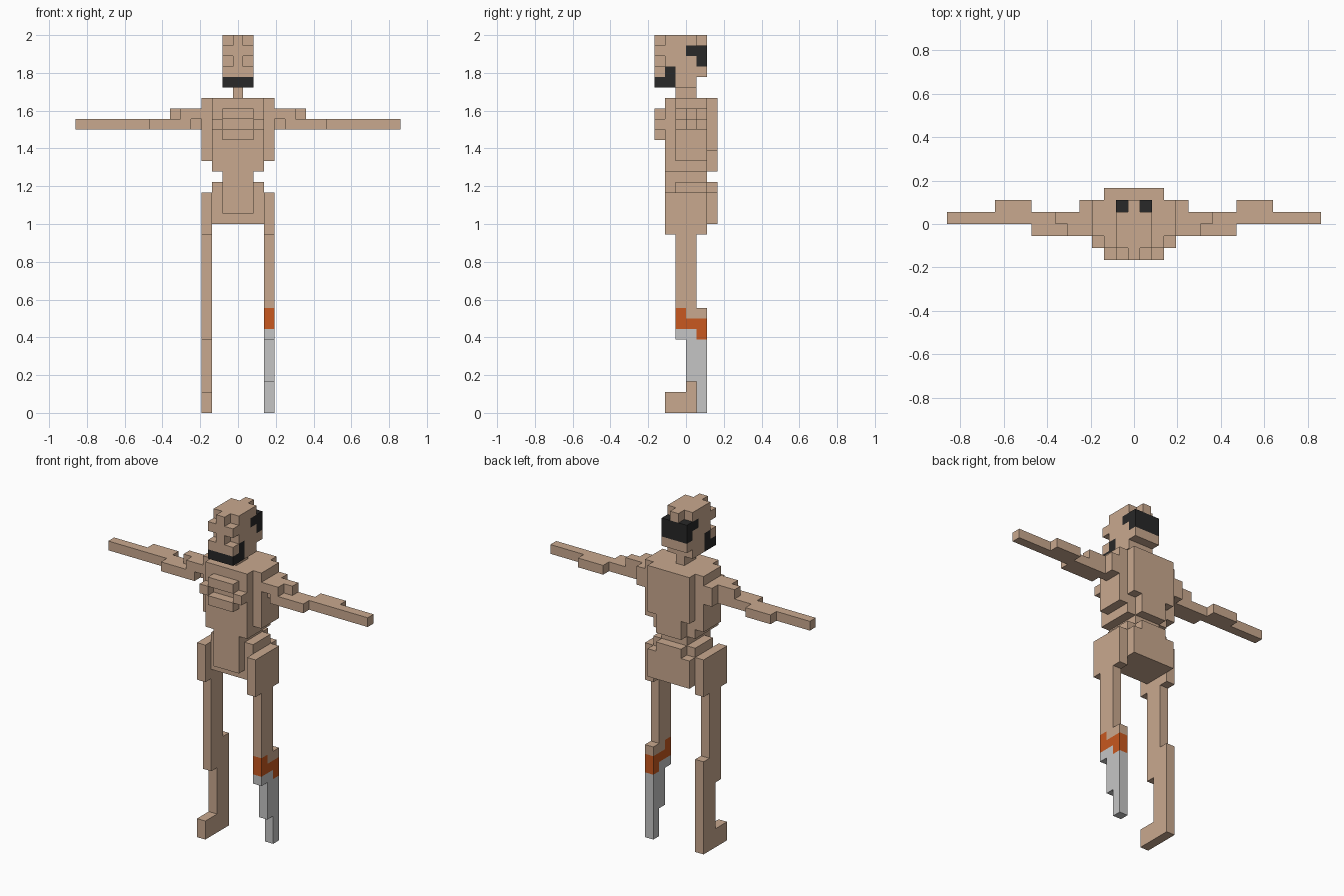
import bpy, bmesh

if "Cube" in bpy.data.objects:
    bpy.data.objects.remove(bpy.data.objects["Cube"])

U = 1 / 18                      # size of one block
SKIN, BLACK, ORANGE, GREY = range(4)

# Flat colours
materials = []
for name, col in (("skin", (0.584, 0.397, 0.275)), ("black", (0.021, 0.021, 0.021)),
                  ("orange", (0.578, 0.098, 0.014)), ("grey", (0.558, 0.558, 0.558))):
    m = bpy.data.materials.new(name)
    m.diffuse_color = (*col, 1)
    m.use_nodes = True
    m.node_tree.nodes["Principled BSDF"].inputs["Base Color"].default_value = m.diffuse_color
    materials.append(m)

cells = {}                      # (x, y, z) block -> (part, colour)


def box(part, xs, ys, zs, col=SKIN):
    """Fill blocks: x runs over inclusive block centres, y and z between edges."""
    for x in range(xs[0], xs[1] + 1):
        for y in range(*ys):
            for z in range(*zs):
                cells[x, y, z] = (part, col)


def mirrored(part, xs, ys, zs, col=SKIN):
    box("right_" + part, xs, ys, zs, col)
    box("left_" + part, (-xs[1], -xs[0]), ys, zs, col)


def carve(xs, ys, zs):
    for s in (1, -1):
        for x in range(xs[0], xs[1] + 1):
            for y in range(*ys):
                for z in range(*zs):
                    cells.pop((s * x, y, z), None)


# Head: block with notched crown corners and recessed eyes
box("head", (-1, 1), (-3, 1), (31, 36))
box("head", (-1, 1), (1, 2), (32, 36))
box("head", (-1, 1), (-3, -1), (31, 32), BLACK)      # beard
for s in (-1, 1):
    box("head", (s, s), (-2, -1), (32, 33), BLACK)   # sideburn
    box("head", (s, s), (0, 1), (34, 35), BLACK)     # side of hair band
box("head", (-1, 1), (1, 2), (33, 35), BLACK)        # back of hair band
carve((1, 1), (-3, -2), (35, 36))
carve((1, 1), (-3, -2), (33, 34))
carve((1, 1), (1, 2), (35, 36))
box("neck", (0, 0), (-1, 1), (30, 31))

# Torso
box("torso", (-2, 2), (-2, 2), (23, 30))
box("torso", (-3, 3), (-1, 2), (24, 30))
box("torso", (-2, 2), (2, 3), (25, 30))
box("torso", (-1, 1), (2, 3), (23, 25))

# Chest ridges around a recess
box("chest", (-1, 1), (-3, -2), (28, 29))
box("chest", (-1, 1), (-3, -2), (26, 27))
for s in (-2, 2):
    box("chest", (s, s), (-3, -2), (27, 28))

# Belly and pelvis
box("belly", (-1, 1), (-2, 2), (22, 23))
box("belly", (-1, 1), (-2, -1), (19, 22))
box("pelvis", (-2, 2), (-1, 2), (18, 22))
box("pelvis", (-2, 2), (2, 3), (18, 21))
box("pelvis", (-1, 1), (2, 3), (21, 22))

# Arms
mirrored("arm", (4, 8), (-1, 1), (27, 28))
mirrored("arm", (4, 5), (-1, 0), (28, 29))
mirrored("arm", (4, 6), (0, 1), (28, 29))
mirrored("arm", (4, 4), (1, 2), (27, 29))
mirrored("arm", (9, 11), (0, 2), (27, 28))
mirrored("arm", (12, 15), (0, 1), (27, 28))
carve((4, 4), (-1, 0), (27, 28))

# Legs
mirrored("leg", (3, 3), (-2, 2), (17, 21))
mirrored("leg", (3, 3), (-1, 1), (7, 17))
mirrored("leg", (3, 3), (0, 2), (3, 10))
box("left_leg", (-3, -3), (0, 2), (0, 3))
box("left_leg", (-3, -3), (-2, 0), (0, 2))

# Prosthetic lower right leg with its socket
box("right_leg", (3, 3), (0, 2), (3, 8), GREY)
box("right_leg", (3, 3), (-1, 0), (7, 8), GREY)
box("right_leg", (3, 3), (1, 2), (0, 3), GREY)
box("right_leg", (3, 3), (-1, 0), (8, 10), ORANGE)
box("right_leg", (3, 3), (0, 2), (8, 9), ORANGE)
box("right_leg", (3, 3), (1, 2), (7, 8), ORANGE)

# Turn the blocks into clean outer surfaces, one object per part
for part in sorted({p for p, _ in cells.values()}):
    bm = bmesh.new()
    for pos, (p, col) in cells.items():
        if p != part:
            continue
        for axis in range(3):
            for side in (0, 1):
                near = list(pos)
                near[axis] += 2 * side - 1
                if tuple(near) in cells:
                    continue
                a, b = (axis + 1) % 3, (axis + 2) % 3
                quad = []
                for da, db in ((0, 0), (1, 0), (1, 1), (0, 1)):
                    c = list(pos)
                    c[axis] += side
                    c[a] += da
                    c[b] += db
                    quad.append(bm.verts.new(((c[0] - 0.5) * U, c[1] * U, c[2] * U)))
                f = bm.faces.new(quad if side else quad[::-1])
                f.material_index = col
    bmesh.ops.remove_doubles(bm, verts=bm.verts[:], dist=U * 0.01)
    bmesh.ops.dissolve_limit(bm, angle_limit=0.01, verts=bm.verts[:],
                             edges=bm.edges[:], delimit={'MATERIAL'})
    mesh = bpy.data.meshes.new(part)
    bm.to_mesh(mesh)
    bm.free()
    for m in materials:
        mesh.materials.append(m)
    bpy.context.collection.objects.link(bpy.data.objects.new(part, mesh))
